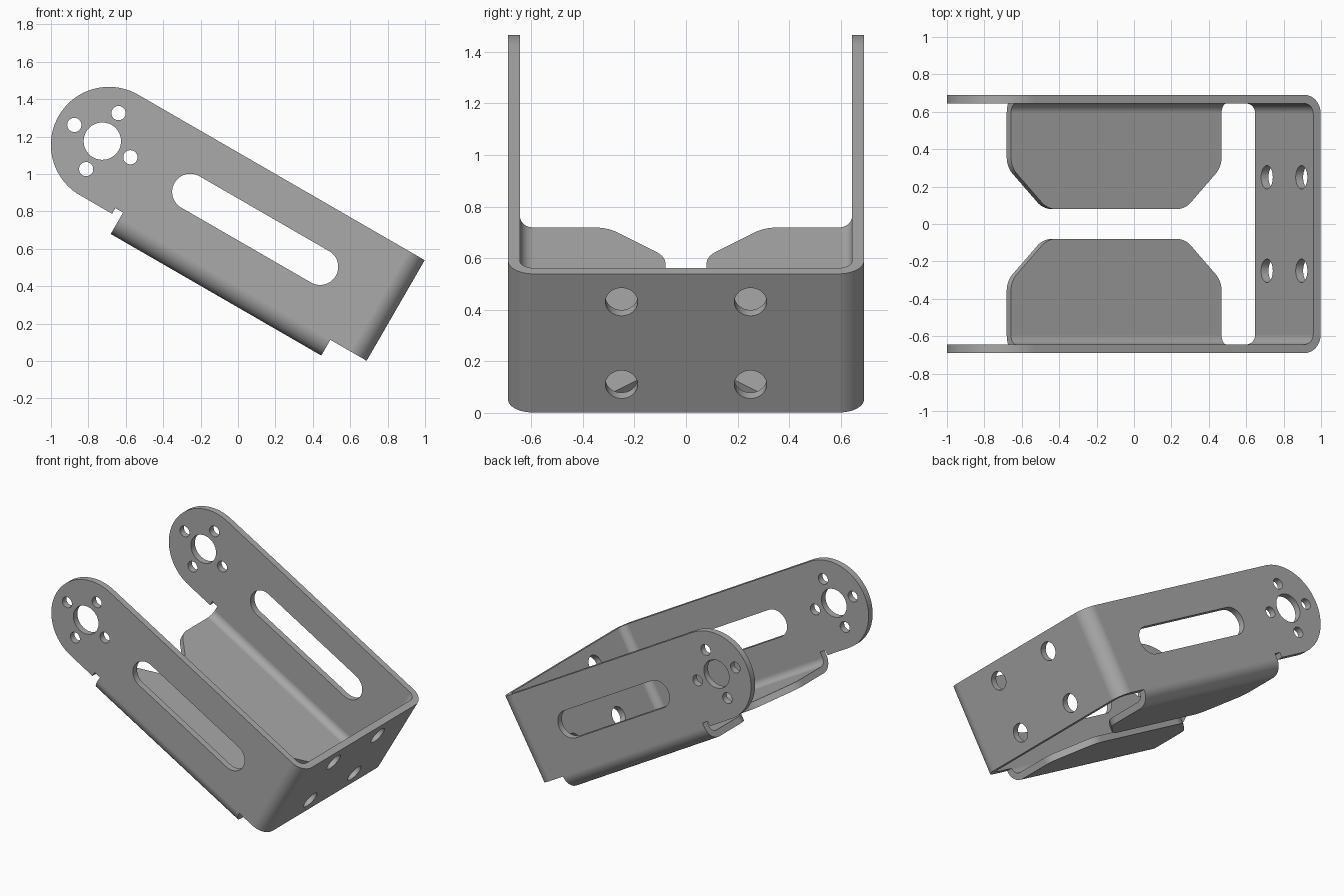
import bpy, bmesh
from math import sin, cos, pi, radians
from mathutils import Vector, Matrix

if "Cube" in bpy.data.objects:
    bpy.data.objects.remove(bpy.data.objects["Cube"])

# Sheet metal sizes, laid out level before the final tilt
END, SIDE, LOW, TOP, THICK = 0.595, 0.69, 0.345, 0.966, 0.046
MID = (LOW + TOP) / 2
IN_SIDE, IN_END = SIDE - THICK, END - THICK


def rounded(corners, steps=12):
    """Outline from (a, b, radius) corners, each filleted by its radius."""
    pts = []
    for i, (a, b, r) in enumerate(corners):
        p = Vector((a, b))
        if r == 0:
            pts.append(p)
            continue
        to_prev = (Vector(corners[i - 1][:2]) - p).normalized()
        to_next = (Vector(corners[(i + 1) % len(corners)][:2]) - p).normalized()
        half = to_prev.angle(to_next) / 2
        centre = p + (to_prev + to_next).normalized() * r / sin(half)
        side = (p - centre).normalized()
        start = p + to_prev * r / (sin(half) / cos(half)) - centre
        sweep = side.angle_signed(start) * 2
        for k in range(steps + 1):
            pts.append(centre + Matrix.Rotation(sweep * (k / steps - 0.5), 2) @ side * r)
    return pts


def circle(a, b, r, sides=40):
    return [Vector((a + r * cos(2 * pi * k / sides), b + r * sin(2 * pi * k / sides)))
            for k in range(sides)]


def prism(name, outline, axis, lo, hi):
    """Extrude an outline along axis 0, 1 or 2."""
    bm = bmesh.new()
    rings = []
    for d in (lo, hi):
        ring = []
        for p in outline:
            co = list(p)
            co.insert(axis, d)
            ring.append(bm.verts.new(co))
        rings.append(ring)
        bm.faces.new(ring)
    n = len(outline)
    for i in range(n):
        j = (i + 1) % n
        bm.faces.new((rings[0][i], rings[0][j], rings[1][j], rings[1][i]))
    bmesh.ops.remove_doubles(bm, verts=bm.verts, dist=0.0005)
    bmesh.ops.recalc_face_normals(bm, faces=bm.faces)
    mesh = bpy.data.meshes.new(name)
    bm.to_mesh(mesh)
    bm.free()
    obj = bpy.data.objects.new(name, mesh)
    bpy.context.collection.objects.link(obj)
    return obj


def bake(obj):
    dg = bpy.context.evaluated_depsgraph_get()
    mesh = bpy.data.meshes.new_from_object(obj.evaluated_get(dg))
    obj.modifiers.clear()
    obj.data = mesh


def combine(obj, tool, operation):
    mod = obj.modifiers.new(operation, 'BOOLEAN')
    mod.operation, mod.solver, mod.object = operation, 'EXACT', tool
    tool.hide_render = True
    bake(obj)
    bpy.data.objects.remove(tool)


# U-shaped strip: two arms joined by a bent end plate
bracket = prism("bracket", rounded([
    (-2, -SIDE, 0), (END, -SIDE, 0.1), (END, SIDE, 0.1), (-2, SIDE, 0),
    (-2, IN_SIDE, 0), (IN_END, IN_SIDE, 0.054), (IN_END, -IN_SIDE, 0.054),
    (-2, -IN_SIDE, 0)]), 2, 0, 2)

# Arm silhouette with round lobe and bend relief notch
tip, lobe = -1.4855, MID - LOW - 0.0001
combine(bracket, prism("arm_silhouette", rounded([
    (tip, TOP, lobe), (1, TOP, 0), (1, LOW, 0), (-0.929, LOW, 0),
    (-0.929, 0.38, 0), (-0.977, 0.38, 0), (-0.977, LOW, 0), (tip, LOW, lobe)],
    steps=24), 1, -1, 1), 'INTERSECT')

# Bottom flanges, bent inwards with chamfered corners
for name, s in (("left_flange", 1), ("right_flange", -1)):
    flange = prism(name, rounded([
        (s * SIDE, LOW, 0), (s * SIDE, 0.248, 0.097), (0, 0.248, 0),
        (0, 0.294, 0), (s * IN_SIDE, 0.294, 0.051), (s * IN_SIDE, LOW, 0)]), 0, -1, 1)
    combine(flange, prism("flange_outline", rounded([
        (-0.929, s, 0), (-0.929, s * 0.305, 0.125), (-0.704, s * 0.08, 0.125),
        (0.146, s * 0.08, 0.125), (0.371, s * 0.305, 0.125), (0.371, s, 0)]),
        2, 0, 1), 'INTERSECT')
    combine(bracket, flange, 'UNION')

# Long slot through both arms
r = 0.097
combine(bracket, prism("slot_cutter", rounded([
    (x, MID + dz, r - 0.0001) for x, dz in
    ((-0.673 - r, -r), (0.128 + r, -r), (0.128 + r, r), (-0.673 - r, r))]),
    1, -1, 1), 'DIFFERENCE')

# Shaft hole and four screw holes in the lobes
hub, ring = -1.216, 0.173
for dx, dz, r in ((0, 0, 0.1), (ring, 0, 0.038), (-ring, 0, 0.038),
                  (0, ring, 0.038), (0, -ring, 0.038)):
    combine(bracket, prism("lobe_cutter", circle(hub + dx, MID + dz, r), 1, -1, 1),
            'DIFFERENCE')

# Four mounting holes in the end plate
for y in (-0.25, 0.25):
    for dz in (-0.185, 0.185):
        combine(bracket, prism("plate_cutter", circle(y, MID + dz, 0.0625), 0, 0.4, 0.8),
                'DIFFERENCE')

# Metal colour
metal = bpy.data.materials.new("grey_metal")
metal.use_nodes = True
colour = (0.4, 0.4, 0.4, 1)
metal.diffuse_color = colour
metal.node_tree.nodes["Principled BSDF"].inputs["Base Color"].default_value = colour
bracket.data.materials.clear()
bracket.data.materials.append(metal)

# Tilt into place and shade
bracket.data.transform(Matrix.Rotation(radians(30), 4, 'Y'))
bpy.ops.object.select_all(action='DESELECT')
bracket.select_set(True)
bpy.context.view_layer.objects.active = bracket
bpy.ops.object.shade_smooth_by_angle(angle=radians(30))
weighted = bracket.modifiers.new("even_shading", 'WEIGHTED_NORMAL')
weighted.keep_sharp = True
